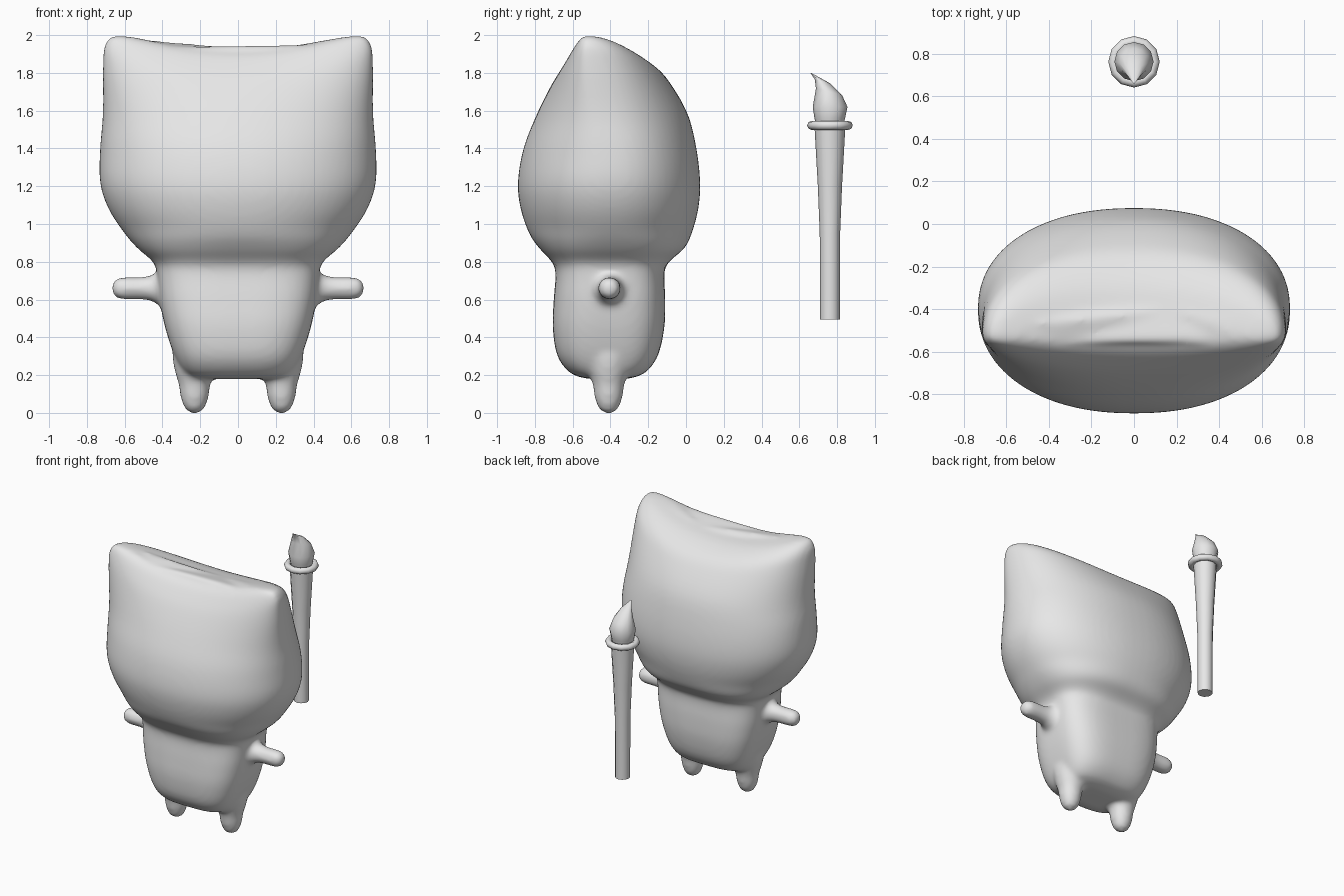
import bpy, bmesh, math
from mathutils import Vector, Matrix

if "Cube" in bpy.data.objects:
    bpy.data.objects.remove(bpy.data.objects["Cube"], do_unlink=True)

grey = bpy.data.materials.new("plain grey")
grey.use_nodes = True
grey.diffuse_color = (0.8, 0.8, 0.8, 1)
grey.node_tree.nodes["Principled BSDF"].inputs["Base Color"].default_value = (0.8, 0.8, 0.8, 1)


def smoothstep(a, b, v):
    t = min(1, max(0, (v - a) / (b - a)))
    return t * t * (3 - 2 * t)


def spline(rows, steps):
    """Catmull-Rom rows between the given key rows."""
    pts = [Vector(r) for r in rows]
    pts = [pts[0]] + pts + [pts[-1]]
    out = []
    for a, b, c, d in zip(pts, pts[1:], pts[2:], pts[3:]):
        for k in range(steps):
            t = k / steps
            out.append(b + 0.5 * t * (c - a + t * (2*a - 5*b + 4*c - d + t * (3*(b - c) + d - a))))
    return out + [pts[-1]]


def loft(bm, rings):
    """Skin closed rings of points and cap both ends."""
    loops = [[bm.verts.new(p) for p in ring] for ring in rings]
    n = len(loops[0])
    for lo, hi in zip(loops, loops[1:]):
        for i in range(n):
            j = (i + 1) % n
            bm.faces.new((lo[i], lo[j], hi[j], hi[i]))
    bm.faces.new(loops[0][::-1])
    bm.faces.new(loops[-1])


def lathe(bm, profile, matrix, sides, steps=1):
    """Turn (radius, height) rows around the local z axis."""
    rings = []
    for r, h in spline(profile, steps):
        rings.append([matrix @ Vector((r * math.cos(a), r * math.sin(a), h))
                      for a in (math.tau * i / sides for i in range(sides))])
    loft(bm, rings)


def finish(name, bm, angle=None):
    bmesh.ops.recalc_face_normals(bm, faces=bm.faces)
    mesh = bpy.data.meshes.new(name)
    bm.to_mesh(mesh)
    bm.free()
    ob = bpy.data.objects.new(name, mesh)
    bpy.context.collection.objects.link(ob)
    mesh.materials.append(grey)
    if angle:
        bpy.ops.object.select_all(action='DESELECT')
        ob.select_set(True)
        bpy.context.view_layer.objects.active = ob
        bpy.ops.object.shade_smooth_by_angle(angle=math.radians(angle))
    return ob


# Torso and head: height, half width, front y, back y
BODY = [
    (0.18, 0.20, -0.52, -0.31), (0.21, 0.28, -0.61, -0.22), (0.30, 0.335, -0.68, -0.15),
    (0.45, 0.385, -0.705, -0.115), (0.60, 0.415, -0.70, -0.11), (0.74, 0.43, -0.69, -0.115),
    (0.80, 0.45, -0.71, -0.09), (0.87, 0.53, -0.775, -0.01), (0.95, 0.60, -0.83, 0.03),
    (1.08, 0.685, -0.875, 0.065), (1.22, 0.73, -0.89, 0.075), (1.40, 0.73, -0.86, 0.055),
    (1.58, 0.715, -0.79, 0.01), (1.74, 0.715, -0.71, -0.08), (1.83, 0.705, -0.65, -0.16),
    (1.89, 0.655, -0.60, -0.28), (1.915, 0.54, -0.56, -0.40),
]


def body_ring(row, sides=72):
    z, half, front, back = row
    mid = -0.4 - 0.13 * smoothstep(1.3, 1.9, z)
    power = 2 / (3.2 - 1.0 * smoothstep(0.7, 1.0, z))
    ring = []
    for i in range(sides):
        c, s = math.cos(math.tau * i / sides), math.sin(math.tau * i / sides)
        x = half * math.copysign(abs(c) ** power, c)
        depth = back - mid if s > 0 else mid - front
        y = mid + depth * math.copysign(abs(s) ** power, s)
        # the crown rises toward both ears
        lift = 0.095 * (x / 0.62) ** 2 * smoothstep(1.5, 1.88, z)
        ring.append((x, y, z + lift))
    return ring


bm = bmesh.new()
loft(bm, [body_ring(r) for r in spline(BODY, 4)])

# Arms and legs, mirrored, with flared roots
ARM = [(0.12, 0.34), (0.095, 0.41), (0.068, 0.46), (0.06, 0.52), (0.06, 0.60), (0.05, 0.645), (0.015, 0.67)]
LEG = [(0.12, -0.30), (0.105, -0.22), (0.084, -0.15), (0.074, -0.08), (0.05, -0.02), (0.014, 0.004)]
for side in (-1, 1):
    turn = Matrix.Rotation(side * math.pi / 2, 4, 'Y')
    lathe(bm, ARM, Matrix.Translation((0, -0.405, 0.66)) @ turn, 24, 4)
    flip = Matrix.Rotation(math.pi, 4, 'X')
    lathe(bm, LEG, Matrix.Translation((side * 0.23, -0.41, 0)) @ flip, 24, 4)
figure = finish("figure_body", bm)

# Fuse the parts into one soft skin
fuse = figure.modifiers.new("fuse", 'REMESH')
fuse.mode = 'VOXEL'
fuse.voxel_size = 0.016
fuse.use_smooth_shade = True
soften = figure.modifiers.new("soften", 'SMOOTH')
soften.factor = 0.5
soften.iterations = 10

# Torch handle, flaring toward the top
TORCH_Y, SIDES = 0.762, 12
place = Matrix.Translation((0, TORCH_Y, 0))
bm = bmesh.new()
lathe(bm, [(0.052, 0.495), (0.054, 0.95), (0.064, 1.2), (0.082, 1.52)], place, SIDES)
finish("torch_handle", bm, 40)

# Torch collar
bpy.ops.mesh.primitive_torus_add(major_segments=SIDES, minor_segments=8, major_radius=0.097,
                                 minor_radius=0.024, location=(0, TORCH_Y, 1.522))
collar = bpy.context.object
collar.name = "torch_collar"
collar.data.materials.append(grey)
bpy.ops.object.shade_smooth_by_angle(angle=math.radians(60))

# Flame with a tip curling forward: height, front y, back y
FLAME = [(1.52, 0.69, 0.834), (1.56, 0.68, 0.842), (1.62, 0.671, 0.855), (1.70, 0.688, 0.826),
         (1.755, 0.682, 0.762), (1.80, 0.658, 0.664)]
bm = bmesh.new()
rings = []
for z, front, back in FLAME:
    r, mid = (back - front) / 2, (back + front) / 2
    rings.append([(r * math.cos(a), mid + r * math.sin(a), z - 0.25 * r * math.sin(a) * (z > 1.65))
                  for a in (math.tau * i / SIDES for i in range(SIDES))])
loft(bm, rings)
finish("torch_flame", bm, 60)
